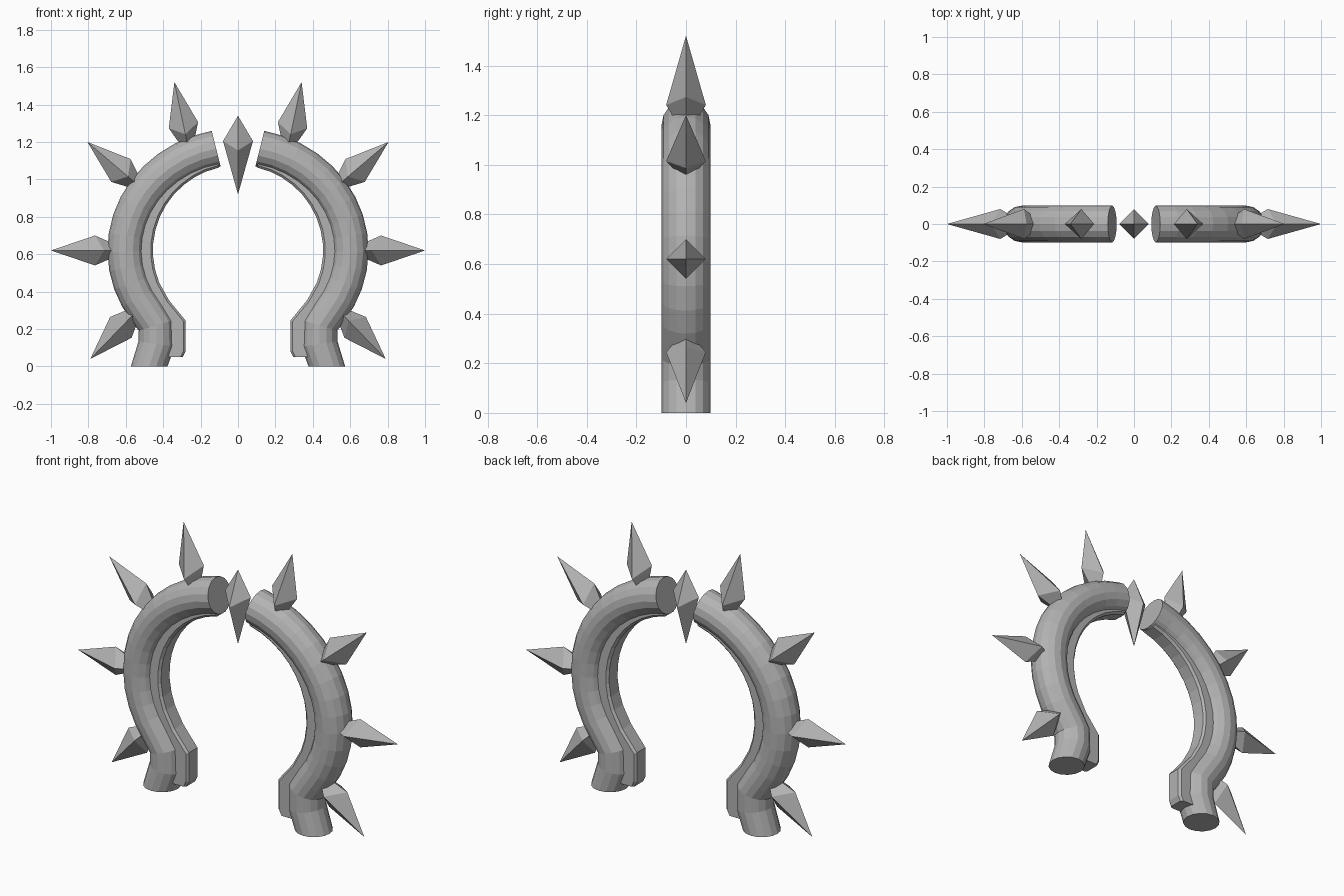
import bpy, bmesh
from math import sin, cos, pi, radians
from mathutils import Vector

old = bpy.data.objects.get("Cube")
if old:
    bpy.data.objects.remove(old)

grey = bpy.data.materials.new("plain_grey")
grey.use_nodes = True
grey.diffuse_color = (0.45, 0.45, 0.45, 1)
grey.node_tree.nodes["Principled BSDF"].inputs["Base Color"].default_value = (0.45, 0.45, 0.45, 1)


def finish(name, bm):
    bmesh.ops.recalc_face_normals(bm, faces=bm.faces)
    mesh = bpy.data.meshes.new(name)
    bm.to_mesh(mesh)
    bm.free()
    mesh.materials.append(grey)
    obj = bpy.data.objects.new(name, mesh)
    bpy.context.collection.objects.link(obj)
    return obj


def sweep(name, path, section, side, first_normal, last_normal):
    """Sweep a section of (outward, y) points along a path in the XZ plane."""
    bm = bmesh.new()
    pts = [Vector(p) for p in path]
    rings = []
    for i, p in enumerate(pts):
        a, b = pts[max(i - 1, 0)], pts[min(i + 1, len(pts) - 1)]
        t0 = (p - a).normalized() if i else Vector((0, 0))
        t1 = (b - p).normalized() if i < len(pts) - 1 else Vector((0, 0))
        t = (t0 + t1).normalized()
        n = Vector((-t.y, t.x))
        if i == 0:
            n = Vector(first_normal).normalized()
        elif i == len(pts) - 1:
            n = Vector(last_normal).normalized()
        rings.append([bm.verts.new((side * (p.x + n.x * u), y, p.y + n.y * u))
                      for u, y in section])
    count = len(section)
    for r, q in zip(rings, rings[1:]):
        for j in range(count):
            k = (j + 1) % count
            bm.faces.new((r[j], r[k], q[k], q[j]))
    bm.faces.new(rings[0])
    bm.faces.new(rings[-1])
    return finish(name, bm)


def spike(name, tip, base, side=1, turned=False):
    """Four-sided point whose two pairs of side corners sit at different depths."""
    tip = Vector((side * tip[0], 0, tip[1]))
    base = Vector((side * base[0], 0, base[1]))
    d = (base - tip).normalized()
    across, depth = Vector((d.z, 0, -d.x)), Vector((0, 1, 0))
    if turned:
        across, depth = depth, across
    bm = bmesh.new()
    near, far = tip + d * 0.235, tip + d * 0.285
    ring = [bm.verts.new(v) for v in (near + across * 0.08, far + depth * 0.08,
                                      near - across * 0.08, far - depth * 0.08)]
    ends = [bm.verts.new(tip), bm.verts.new(tip + d * 0.42)]
    for e in ends:
        for j in range(4):
            bm.faces.new((e, ring[j], ring[(j + 1) % 4]))
    return finish(name, bm)


# Paths run from the open top, down the arch, to the foot
def arc(rx, rz, start, end, steps):
    angles = [radians(start + (end - start) * i / steps) for i in range(steps + 1)]
    return [(rx * cos(a), 0.62 + rz * sin(a)) for a in angles]


tube_path = arc(0.60, 0.555, 78.8, -36, 13) + [(0.437, 0.22), (0.435, 0.12), (0.475, 0)]
ridge_path = arc(0.455, 0.455, 77, -22, 11) + [(0.37, 0.355), (0.28, 0.245), (0.28, 0.08), (0.295, 0.05)]
tube_section = [(0.098 * cos(2 * pi * j / 16), 0.098 * sin(2 * pi * j / 16)) for j in range(16)]
ridge_section = [(0, -0.038), (0, 0.038), (0.012, 0.05), (0.11, 0.05), (0.11, -0.05), (0.012, -0.05)]

# Spike tips and the points on the tube they grow from
spikes = {"upper": ((0.34, 1.52), (0.275, 1.21)),
          "shoulder": ((0.805, 1.20), (0.57, 1.0)),
          "side": ((1.0, 0.62), (0.68, 0.62)),
          "lower": ((0.79, 0.04), (0.57, 0.267))}

for side, label in ((1, "left"), (-1, "right")):
    sweep(label + "_tube", tube_path, tube_section, side, (0.05, 0.2), (1, 0))
    sweep(label + "_inner_ridge", ridge_path, ridge_section, side, (0.05, 0.2), (1, 0))
    for part, (tip, base) in spikes.items():
        spike(label + "_" + part + "_spike", tip, base, side)

# Floating point between the two tube ends
spike("centre_spike", (0, 0.92), (0, 1.34), turned=True)
